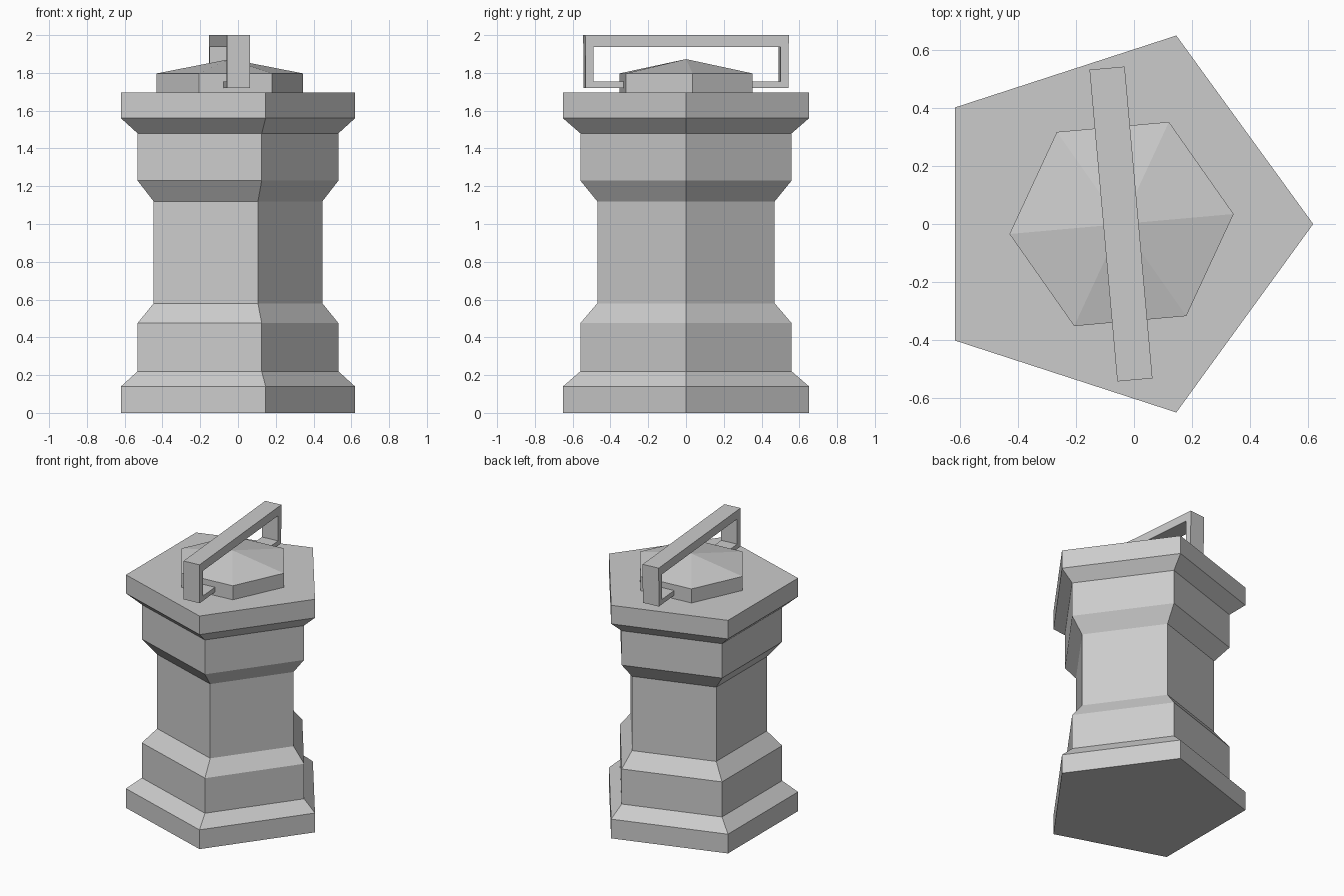
import bpy, bmesh
from math import cos, sin, pi, radians

if "Cube" in bpy.data.objects:
    bpy.data.objects.remove(bpy.data.objects["Cube"])


def make_object(name, bm, loc=(0, 0, 0), turn=0.0):
    bmesh.ops.recalc_face_normals(bm, faces=bm.faces[:])
    mesh = bpy.data.meshes.new(name)
    bm.to_mesh(mesh)
    bm.free()
    obj = bpy.data.objects.new(name, mesh)
    obj.location = loc
    obj.rotation_euler.z = turn
    bpy.context.collection.objects.link(obj)
    return obj


def stacked_prism(name, sides, profile, shift=0.0, apex=None, **place):
    """Polygon rings from (radius, z) pairs, closed by a flat top or a point."""
    bm = bmesh.new()
    rings = [[bm.verts.new((r * (cos(2 * pi * i / sides) + shift),
                            r * sin(2 * pi * i / sides), z))
              for i in range(sides)] for r, z in profile]
    for low, high in zip(rings, rings[1:]):
        for i in range(sides):
            j = (i + 1) % sides
            bm.faces.new((low[i], low[j], high[j], high[i]))
    bm.faces.new(rings[0][::-1])
    if apex is None:
        bm.faces.new(rings[-1])
    else:
        tip = bm.verts.new((0, 0, apex))
        for i in range(sides):
            bm.faces.new((rings[-1][i], rings[-1][(i + 1) % sides], tip))
    return make_object(name, bm, **place)


# Five-sided stepped body, mirrored mouldings top and bottom
WIDE, STEP, WAIST = 0.685, 0.588, 0.494
stacked_prism("body", 5, [
    (WIDE, 0), (WIDE, 0.14), (STEP, 0.22), (STEP, 0.475), (WAIST, 0.58),
    (WAIST, 1.12), (STEP, 1.23), (STEP, 1.48), (WIDE, 1.56), (WIDE, 1.695)],
    shift=-0.0955)

# Six-sided lid with a shallow pointed top
TURN = radians(5.1)
stacked_prism("lid", 6, [(0.389, 1.69), (0.389, 1.797)], apex=1.873,
              loc=(-0.043, 0, 0), turn=TURN)

# Carrying handle: half outline in (y, z), mirrored and extruded across x
half = [(0.325, 1.72), (0.539, 1.72), (0.541, 2.0), (0.0, 2.0),
        (0.0, 1.938), (0.497, 1.938), (0.497, 1.755), (0.325, 1.755)]
bm = bmesh.new()
outline = [bm.verts.new((-0.061, y, z)) for y, z in half]
face = bm.faces.new(outline)
grown = bmesh.ops.extrude_face_region(bm, geom=[face])["geom"]
bmesh.ops.translate(bm, vec=(0.122, 0, 0),
                    verts=[v for v in grown if isinstance(v, bmesh.types.BMVert)])
# Open the middle so the two halves weld together
bmesh.ops.delete(bm, geom=[f for f in bm.faces
                           if all(abs(v.co.y) < 1e-5 for v in f.verts)],
                 context='FACES')
handle = make_object("handle", bm, loc=(-0.045, 0, 0), turn=TURN)
mirror = handle.modifiers.new("mirror", 'MIRROR')
mirror.use_axis = (False, True, False)
